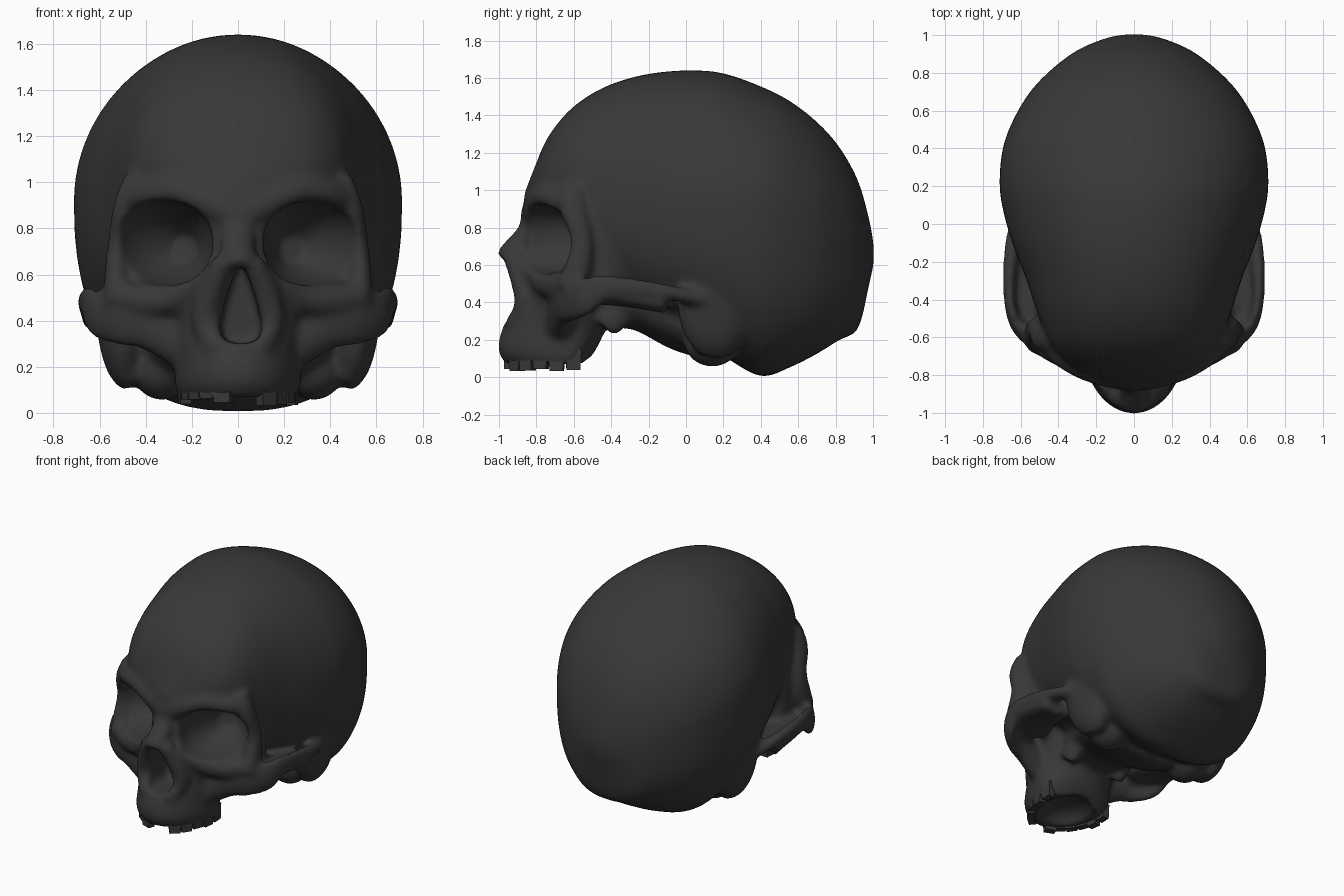
import bpy, bmesh, math, random
from mathutils import Vector

random.seed(4)
bone = bpy.data.materials.new("dark_bone")
bone.diffuse_color = (0.04, 0.04, 0.04, 1)


def spline(pts, n=5):
    """Resample a list of number tuples with a Catmull-Rom curve."""
    out = []
    for i in range(len(pts) - 1):
        a, b, c, d = (pts[max(i - 1, 0)], pts[i], pts[i + 1], pts[min(i + 2, len(pts) - 1)])
        for k in range(n):
            t = k / n
            out.append(tuple(0.5 * (2 * q + (r - p) * t + (2 * p - 5 * q + 4 * r - s) * t * t
                       + (3 * q - p - 3 * r + s) * t ** 3) for p, q, r, s in zip(a, b, c, d)))
    return out + [tuple(pts[-1])]


def skin(bm, rings):
    """Skin a list of point rings into a closed solid."""
    vs = [[bm.verts.new(p) for p in r] for r in rings]
    n = len(vs[0])
    for a, b in zip(vs, vs[1:]):
        for i in range(n):
            j = (i + 1) % n
            bm.faces.new((a[i], a[j], b[j], b[i]))
    bm.faces.new(vs[0])
    bm.faces.new(vs[-1])


def power(v, e):
    return math.copysign(abs(v) ** e, v)


def tube(bm, pts, mirror=True, e=1.0, n=20):
    """Sweep an ellipse along x, y, z, side radius, upright radius."""
    pts = spline(pts)
    P = [Vector(p[:3]) for p in pts]
    d = P[-1] - P[0]
    up = Vector((0, 1, 0)) if abs(d.z) > max(abs(d.x), abs(d.y)) else Vector((0, 0, 1))
    rings = []
    for i, p in enumerate(P):
        t = (P[min(i + 1, len(P) - 1)] - P[max(i - 1, 0)]).normalized()
        s = t.cross(up).normalized()
        w = s.cross(t)
        ang = [2 * math.pi * k / n for k in range(n)]
        rings.append([p + s * pts[i][3] * power(math.cos(a), e)
                      + w * pts[i][4] * power(math.sin(a), e) for a in ang])
    skin(bm, rings)
    if mirror:
        skin(bm, [[Vector((-v.x, v.y, v.z)) for v in r] for r in rings])


def blob(bm, c, r, mirror=True):
    for s in ((1, -1) if mirror else (1,)):
        new = bmesh.ops.create_uvsphere(bm, u_segments=24, v_segments=16, radius=1)["verts"]
        for v in new:
            v.co = Vector((s * c[0] + v.co.x * r[0], c[1] + v.co.y * r[1], c[2] + v.co.z * r[2]))


def finish(bm, name):
    bmesh.ops.recalc_face_normals(bm, faces=bm.faces)
    me = bpy.data.meshes.new(name)
    bm.to_mesh(me)
    bm.free()
    ob = bpy.data.objects.new(name, me)
    bpy.context.collection.objects.link(ob)
    me.materials.append(bone)
    return ob


bm = bmesh.new()

# Braincase: y, top, widest height, bottom, half width, upper and lower squareness
case = [(-0.865, 0.98, 0.92, 0.86, 0.06, 1, 1), (-0.81, 1.12, 0.97, 0.75, 0.22, .95, 1),
        (-0.74, 1.28, 1.0, 0.65, 0.35, .9, 1), (-0.62, 1.43, 1.0, 0.52, 0.45, .87, .9),
        (-0.46, 1.54, 0.97, 0.43, 0.515, .88, .85), (-0.28, 1.605, 0.94, 0.36, 0.575, .92, .8),
        (-0.1, 1.635, 0.92, 0.28, 0.645, .96, .8), (0.08, 1.64, 0.92, 0.19, 0.695, 1, .8),
        (0.22, 1.62, 0.92, 0.1, 0.712, 1, .8), (0.4, 1.555, 0.91, 0.005, 0.695, 1, .8),
        (0.55, 1.48, 0.88, 0.05, 0.64, 1, .77), (0.7, 1.365, 0.82, 0.125, 0.55, 1, .75),
        (0.82, 1.23, 0.76, 0.2, 0.435, 1, .75), (0.92, 1.05, 0.7, 0.26, 0.30, 1, .8),
        (0.98, 0.84, 0.66, 0.5, 0.16, 1, 1), (1.003, 0.71, 0.65, 0.6, 0.06, 1, 1)]
rings = []
for y, top, mid, bot, hw, eu, el in spline(case, 4):
    ring = []
    for k in range(56):
        a = 2 * math.pi * k / 56
        c, s = math.cos(a), math.sin(a)
        e, h = (eu, top - mid) if s >= 0 else (el, mid - bot)
        ring.append((hw * power(c, e), y, mid + h * power(s, e)))
    rings.append(ring)
skin(bm, rings)

# Upper jaw and midface: z, front y, centre y, back y, half width
jaw = [(0.07, -0.965, -0.62, -0.54, 0.26), (0.15, -1.005, -0.62, -0.48, 0.275),
       (0.28, -0.975, -0.62, -0.42, 0.27), (0.4, -0.90, -0.58, -0.38, 0.31),
       (0.52, -0.87, -0.57, -0.36, 0.41), (0.65, -0.86, -0.57, -0.33, 0.47),
       (0.8, -0.84, -0.57, -0.33, 0.485), (0.95, -0.81, -0.56, -0.4, 0.455)]
rings = []
for z, f, c, b, hw in spline(jaw, 4):
    ring = []
    for k in range(40):
        a = 2 * math.pi * k / 40
        s = math.sin(a)
        ring.append((hw * math.cos(a), c + (c - f if s < 0 else b - c) * s, z))
    rings.append(ring)
skin(bm, rings)

# Brow ridges, outer and lower eye socket rims
tube(bm, [(0.46, -0.61, 0.93, 0.06, 0.06), (0.40, -0.685, 0.945, 0.06, 0.065),
          (0.27, -0.765, 0.965, 0.06, 0.06), (0.12, -0.81, 0.91, 0.06, 0.07),
          (0, -0.825, 0.86, 0.06, 0.08)])
tube(bm, [(0.45, -0.60, 1.02, 0.045, 0.06), (0.49, -0.605, 0.9, 0.05, 0.07),
          (0.52, -0.56, 0.74, 0.045, 0.06), (0.53, -0.575, 0.6, 0.05, 0.07),
          (0.51, -0.62, 0.47, 0.07, 0.08)])
tube(bm, [(0.12, -0.85, 0.62, 0.05, 0.05), (0.25, -0.76, 0.505, 0.06, 0.06),
          (0.4, -0.69, 0.485, 0.06, 0.07), (0.52, -0.63, 0.51, 0.05, 0.06)])

# Nose bridge and rim of the nose opening
tube(bm, [(0, -0.82, 0.86, 0.08, 0.06), (0, -0.845, 0.77, 0.075, 0.06),
          (0, -0.90, 0.71, 0.075, 0.06), (0, -0.965, 0.66, 0.065, 0.045),
          (0, -0.985, 0.635, 0.05, 0.03)], mirror=False)
tube(bm, [(0.06, -0.925, 0.66, 0.05, 0.06), (0.125, -0.875, 0.5, 0.06, 0.06),
          (0.14, -0.86, 0.38, 0.06, 0.06), (0.08, -0.905, 0.27, 0.06, 0.07)])

# Cheekbones and arches, with the floor and temple wall behind them
tube(bm, [(0.22, -0.68, 0.28, 0.08, 0.10), (0.38, -0.655, 0.39, 0.07, 0.12),
          (0.50, -0.625, 0.42, 0.055, 0.13), (0.60, -0.55, 0.43, 0.045, 0.11),
          (0.65, -0.45, 0.475, 0.032, 0.075), (0.66, -0.3, 0.48, 0.034, 0.055),
          (0.64, -0.1, 0.455, 0.045, 0.042), (0.58, 0.08, 0.415, 0.06, 0.042)])
tube(bm, [(0.46, -0.56, 0.43, 0.13, 0.04), (0.53, -0.35, 0.42, 0.14, 0.04),
          (0.56, -0.1, 0.39, 0.12, 0.05)])
tube(bm, [(0.43, -0.44, 0.42, 0.08, 0.12), (0.44, -0.46, 0.6, 0.07, 0.11),
          (0.44, -0.48, 0.9, 0.06, 0.11)])

# Skull base, bony knobs behind the ears and beside the spine
tube(bm, [(0, -0.5, 0.41, 0.22, 0.15), (0, -0.25, 0.40, 0.30, 0.15),
          (0, 0, 0.29, 0.40, 0.16), (0, 0.2, 0.22, 0.42, 0.14)], mirror=False)
tube(bm, [(0.2, -0.44, 0.27, 0.05, 0.08), (0.19, -0.34, 0.38, 0.06, 0.1)])
tube(bm, [(0.53, 0.15, 0.5, 0.1, 0.2), (0.51, 0.15, 0.32, 0.095, 0.19),
          (0.49, 0.15, 0.2, 0.08, 0.15), (0.46, 0.14, 0.12, 0.05, 0.09)])
blob(bm, (0.33, 0.14, 0.19), (0.13, 0.15, 0.135))

skull = finish(bm, "skull")

# Cutters: eye sockets, nose opening, palate
bm = bmesh.new()
tube(bm, [(0.37, -1.1, 0.73, 0.225, 0.18), (0.325, -0.74, 0.735, 0.22, 0.184),
          (0.285, -0.58, 0.725, 0.165, 0.145), (0.23, -0.44, 0.71, 0.06, 0.06)], e=0.87, n=32)
half = [(0.0, 0.65), (0.04, 0.585), (0.08, 0.48), (0.107, 0.38), (0.09, 0.32), (0.03, 0.30)]
pear = half + [(-x, z) for x, z in half[:0:-1]]
skin(bm, [[(x * s + 0.012, y, z) for x, z in pear] for y, s in ((-1.1, 1), (-0.72, 0.8))])
blob(bm, (0, -0.70, 0.05), (0.17, 0.2, 0.1), mirror=False)
cutter = finish(bm, "socket_cutter")
cutter.hide_render = True
cutter.display_type = "WIRE"


def remesh(size):
    m = skull.modifiers.new("fuse", "REMESH")
    m.mode = "VOXEL"
    m.voxel_size = size
    m.use_smooth_shade = True


# Fuse the bones, cut the openings, then soften everything
remesh(0.018)
cut = skull.modifiers.new("openings", "BOOLEAN")
cut.operation = "DIFFERENCE"
cut.solver = "EXACT"
cut.object = cutter
remesh(0.015)
soft = skull.modifiers.new("soften", "SMOOTH")
soft.factor = 0.5
soft.iterations = 10

# Broken tooth sockets along the jaw edge
bm = bmesh.new()
for i in range(13):
    a = math.radians(-4 + 188 * i / 12)
    x, y = 0.235 * math.cos(a), -0.625 - 0.325 * math.sin(a)
    low = 0.095 if i in (5, 6) else random.uniform(0.03, 0.065)
    t = Vector((-0.235 * math.sin(a), -0.325 * math.cos(a), 0)).normalized()
    o = Vector((-t.y, t.x, 0))
    rings = []
    for z, w in ((low, 0.036), (0.15, 0.043)):
        c = Vector((x, y, z))
        rings.append([c + t * w * p + o * 0.024 * q for p, q in ((-1, -1), (1, -1), (1, 1), (-1, 1))])
    skin(bm, rings)
finish(bm, "tooth_sockets")
